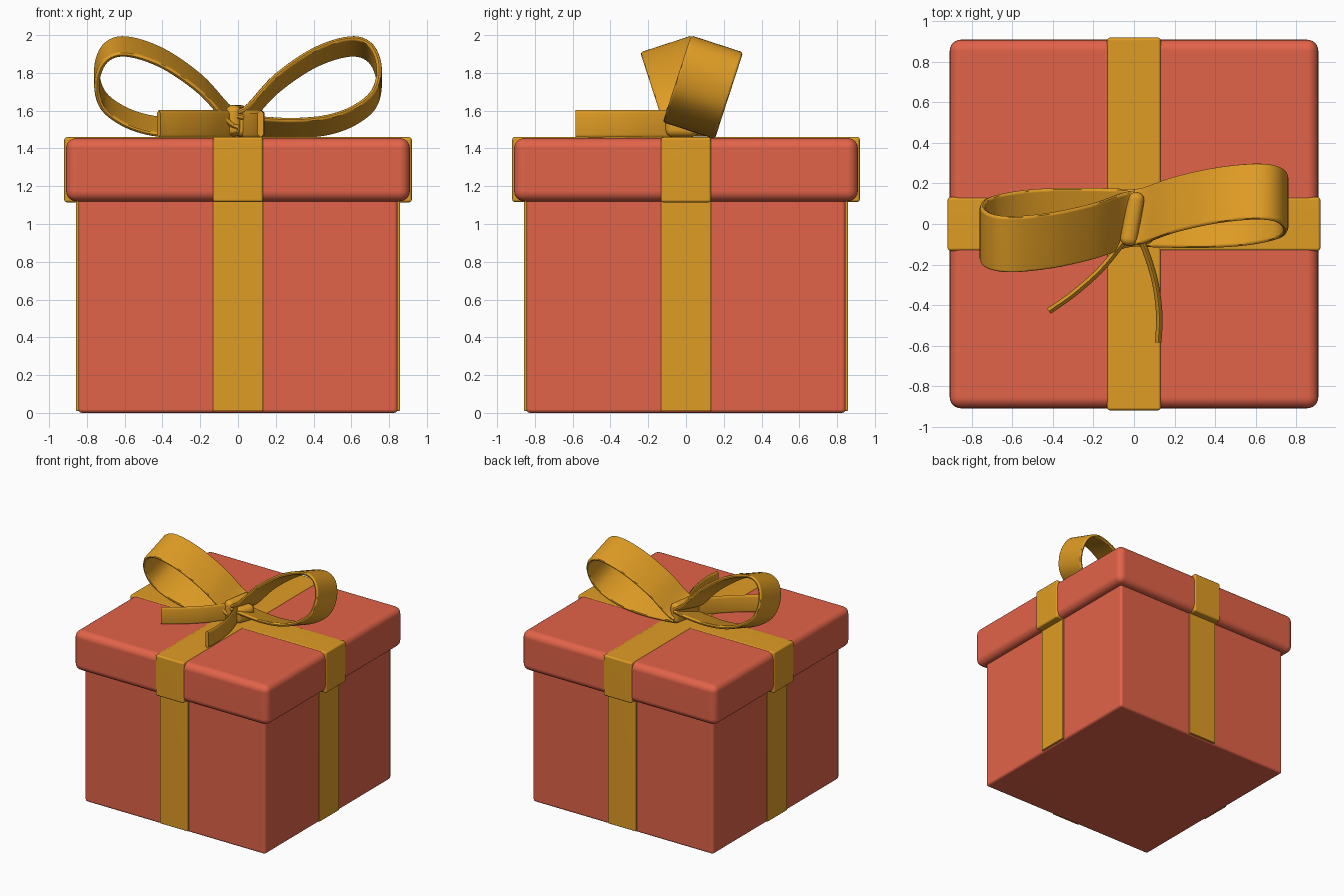
import bpy
import bmesh
from math import radians, sin, cos, pi
from mathutils import Matrix, Vector

cube = bpy.data.objects.get("Cube")
if cube:
    bpy.data.objects.remove(cube, do_unlink=True)


def material(name, colour):
    mat = bpy.data.materials.new(name)
    mat.use_nodes = True
    mat.diffuse_color = (*colour, 1)
    mat.node_tree.nodes["Principled BSDF"].inputs["Base Color"].default_value = (*colour, 1)
    return mat


RED = material("coral red", (0.76, 0.125, 0.066))
GOLD = material("ribbon gold", (0.745, 0.335, 0.018))


def finish(name, bm, mat):
    """Turn a bmesh into a smooth shaded object with sharp corners kept."""
    bmesh.ops.recalc_face_normals(bm, faces=bm.faces)
    mesh = bpy.data.meshes.new(name)
    bm.to_mesh(mesh)
    bm.free()
    mesh.materials.append(mat)
    mesh.shade_smooth()
    mesh.set_sharp_from_angle(angle=radians(45))
    obj = bpy.data.objects.new(name, mesh)
    bpy.context.collection.objects.link(obj)
    weighted = obj.modifiers.new("even_shading", 'WEIGHTED_NORMAL')
    weighted.keep_sharp = True
    return obj


def rounded_box(name, size, centre, radius, mat, turn=0, segments=4):
    bm = bmesh.new()
    bmesh.ops.create_cube(bm, size=1, matrix=Matrix.Diagonal((*size, 1)))
    bmesh.ops.bevel(bm, geom=bm.edges[:], offset=radius, segments=segments,
                    profile=0.5, affect='EDGES')
    obj = finish(name, bm, mat)
    obj.location = centre
    obj.rotation_euler.z = turn
    return obj


def smooth_path(points, steps=6):
    """Catmull-Rom curve through flat points."""
    p = [Vector(q) for q in points]
    p = [2 * p[0] - p[1]] + p + [2 * p[-1] - p[-2]]
    path = []
    for a, b, c, d in zip(p, p[1:], p[2:], p[3:]):
        for i in range(steps):
            t = i / steps
            path.append(0.5 * (2 * b + (c - a) * t + (2 * a - 5 * b + 4 * c - d) * t ** 2
                               + (3 * b - a - 3 * c + d) * t ** 3))
    path.append(p[-2])
    return path


def band(name, points, width, thickness, place, edge_steps=4):
    """Sweep a strip with rounded edges along a flat path.
    place(a, b, w) maps path coordinates and width offset to 3D."""
    path = smooth_path(points)
    r = thickness / 2
    section = []
    for side in (1, -1):
        for i in range(edge_steps + 1):
            ang = pi * i / edge_steps
            section.append((side * r * cos(ang), side * (width / 2 - r + r * sin(ang))))
    bm = bmesh.new()
    rings = []
    for i, q in enumerate(path):
        along = (path[min(i + 1, len(path) - 1)] - path[max(i - 1, 0)]).normalized()
        normal = Vector((-along.y, along.x))
        rings.append([bm.verts.new(place(*(q + normal * n), w)) for n, w in section])
    count = len(section)
    for one, two in zip(rings, rings[1:]):
        for j in range(count):
            k = (j + 1) % count
            bm.faces.new((one[j], one[k], two[k], two[j]))
    bm.faces.new(rings[0])
    bm.faces.new(rings[-1])
    return finish(name, bm, GOLD)


# Box and lid
rounded_box("box_body", (1.69, 1.69, 1.16), (0, 0, 0.58), 0.02, RED)
rounded_box("box_lid", (1.82, 1.82, 0.335), (0, 0, 1.2875), 0.055, RED, segments=6)

# Crossed ribbons around the body and the lid
for name, turn, lift in (("side", 0, 0), ("front", pi / 2, 0.002)):
    rounded_box(name + "_body_ribbon", (1.716, 0.265, 1.12), (0, 0, 0.57),
                0.006, GOLD, turn, 2)
    rounded_box(name + "_lid_ribbon", (1.84, 0.265, 0.345), (0, 0, 1.287 + lift),
                0.014, GOLD, turn, 3)

# Bow loops, tilted opposite ways about the knot
loop = [(0.0, 0.01), (0.06, 0.05), (0.2, 0.21), (0.4, 0.355), (0.59, 0.42),
        (0.7, 0.385), (0.747, 0.265), (0.72, 0.13), (0.62, 0.04), (0.48, -0.015),
        (0.3, -0.034), (0.12, -0.025), (0.0, -0.01)]
for name, turn in (("left_bow_loop", 0), ("right_bow_loop", pi)):
    obj = band(name, loop, 0.29, 0.028, lambda a, b, w: (a, w, b))
    obj.location = (0, 0.03, 1.54)
    obj.rotation_euler = (radians(-18), 0, turn)

# Ribbon tails standing on edge
tails = {
    "left_tail": [(0.12, -0.585), (0.125, -0.45), (0.105, -0.29), (0.06, -0.14), (0.01, -0.02)],
    "right_tail": [(-0.42, -0.43), (-0.3, -0.345), (-0.17, -0.23), (-0.07, -0.11), (0.0, -0.01)],
}
for name, points in tails.items():
    band(name, points, 0.145, 0.032, lambda a, b, w: (a, b, 1.53 + w), 2)

# Knot wrapped over the middle of the bow
rounded_box("bow_knot", (0.085, 0.27, 0.165), (-0.008, 0.025, 1.547), 0.038, GOLD, radians(-10))
rounded_box("knot_fold", (0.12, 0.17, 0.13), (0.055, -0.02, 1.525), 0.04, GOLD, radians(-20))
